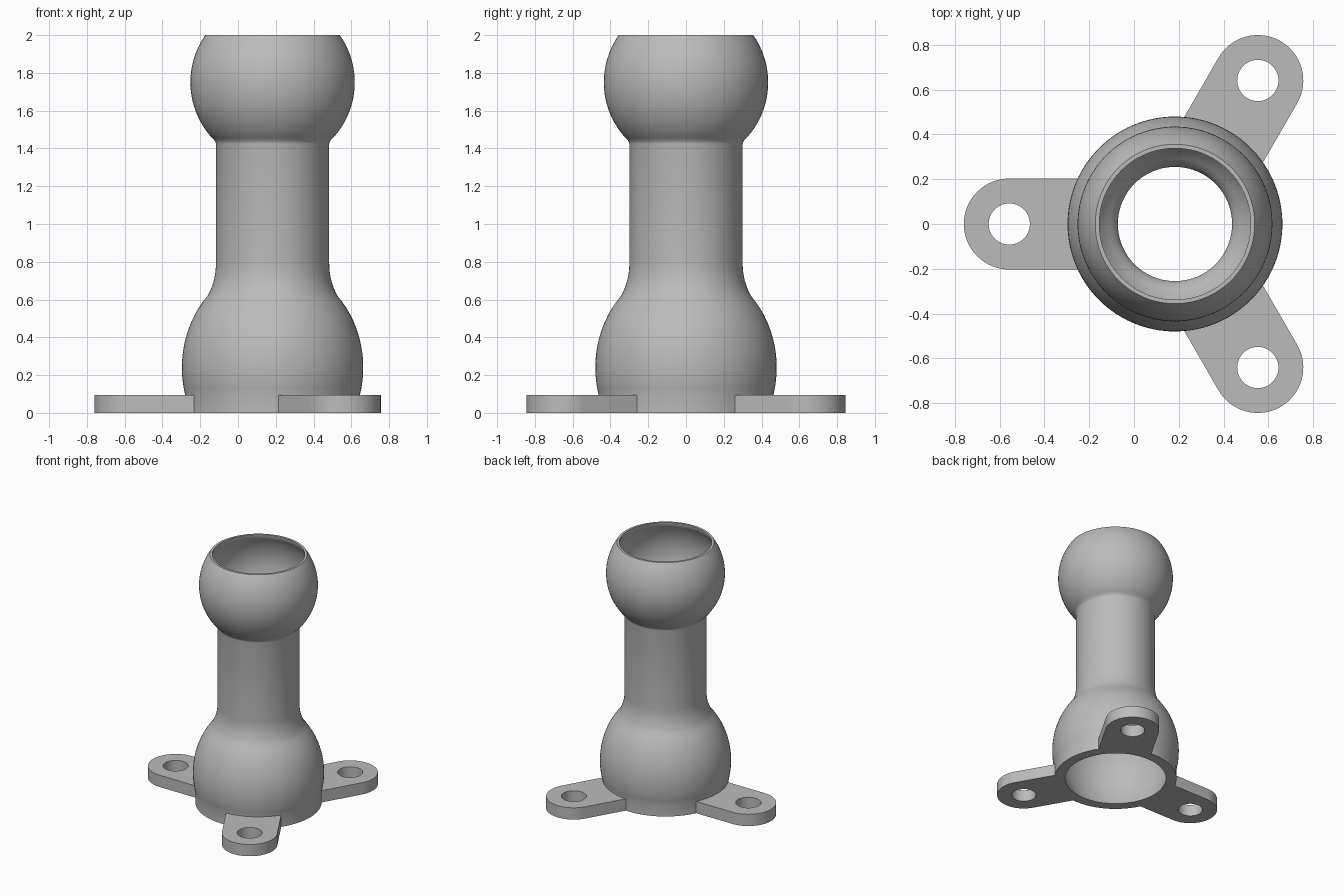
import bpy, bmesh
from math import sin, cos, asin, sqrt, pi, radians

cube = bpy.data.objects.get("Cube")
if cube:
    bpy.data.objects.remove(cube)

AXIS_X = 0.183      # centre line of the hollow column
LUG_H = 0.095
BALL_Z, BELL_Z = 1.75, 0.24

grey = bpy.data.materials.new("plain grey")
grey.use_nodes = True
colour = (0.5, 0.5, 0.5, 1)
grey.diffuse_color = colour
grey.node_tree.nodes["Principled BSDF"].inputs["Base Color"].default_value = colour


def finish(obj, angle=30):
    obj.data.materials.clear()
    obj.data.materials.append(grey)
    bpy.ops.object.select_all(action='DESELECT')
    obj.select_set(True)
    bpy.context.view_layer.objects.active = obj
    bpy.ops.object.shade_smooth_by_angle(angle=radians(angle))


def oval(z0, z1, centre, width, height, n):
    """Points (radius, z) along an oval bulge between two heights."""
    zs = [z0 + (z1 - z0) * i / n for i in range(n + 1)]
    return [(width * sqrt(1 - ((z - centre) / height) ** 2), z) for z in zs]


def bend(a, b, c, n=8):
    """Rounded transition from a to c, pulled towards b."""
    ts = [i / n for i in range(1, n)]
    return [tuple((1 - t) ** 2 * p + 2 * t * (1 - t) * q + t * t * r
                  for p, q, r in zip(a, b, c)) for t in ts]


def lathe(name, profile, sides=96):
    bm = bmesh.new()
    rings = [[bm.verts.new((AXIS_X + r * cos(2 * pi * k / sides), r * sin(2 * pi * k / sides), z))
              for k in range(sides)] for r, z in profile]
    for a, b in zip(rings, rings[1:] + rings[:1]):
        for k in range(sides):
            m = (k + 1) % sides
            bm.faces.new((a[k], a[m], b[m], b[k]))
    bmesh.ops.recalc_face_normals(bm, faces=bm.faces)
    mesh = bpy.data.meshes.new(name)
    bm.to_mesh(mesh)
    bm.free()
    obj = bpy.data.objects.new(name, mesh)
    bpy.context.collection.objects.link(obj)
    finish(obj)


# Hollow column: bell base, straight neck and open ball
bell = oval(LUG_H, 0.62, BELL_Z, 0.48, 0.544, 16)
ball = oval(1.465, 2.0, BALL_Z, 0.435, 0.435, 24)
outer = [(bell[0][0], 0)] + bell
outer += bend(bell[-1], (0.30, 0.70), (0.30, 0.79)) + [(0.30, 0.79), (0.30, 1.425)]
outer += bend((0.30, 1.425), (0.30, 1.44), ball[0], 4) + ball

in_bell = oval(0, 0.60, BELL_Z, 0.435, 0.50, 16)
in_ball = oval(1.44, 1.98, BALL_Z, 0.41, 0.41, 24)
inner = in_bell + bend(in_bell[-1], (0.255, 0.68), (0.255, 0.79)) + [(0.255, 0.79), (0.255, 1.405)]
inner += in_ball + [(0.338, 2.0)]
lathe("hollow_column", outer + inner[::-1])


# Three mounting lugs with bolt holes
def make_lug(name, angle, reach=0.74, half=0.203, hole=0.092, inside=0.44):
    a = asin(half / inside)
    root = [(inside * cos(a * (1 - i / 4)), inside * sin(a * (1 - i / 4))) for i in range(9)]
    tip = [(reach + half * cos(t), half * sin(t)) for t in [-pi / 2 + pi * i / 32 for i in range(33)]]
    ring = [(reach + hole * cos(2 * pi * i / 48), hole * sin(2 * pi * i / 48)) for i in range(48)]
    curve = bpy.data.curves.new(name + "_outline", 'CURVE')
    curve.dimensions = '2D'
    curve.fill_mode = 'BOTH'
    curve.extrude = LUG_H / 2
    for points in (root + tip, ring):
        spline = curve.splines.new('POLY')
        spline.points.add(len(points) - 1)
        for p, (x, y) in zip(spline.points, points):
            p.co = (x, y, 0, 1)
        spline.use_cyclic_u = True
    helper = bpy.data.objects.new(name + "_outline", curve)
    bpy.context.collection.objects.link(helper)
    bpy.context.view_layer.update()
    mesh = bpy.data.meshes.new_from_object(helper.evaluated_get(bpy.context.evaluated_depsgraph_get()))
    bpy.data.objects.remove(helper)
    bm = bmesh.new()
    bm.from_mesh(mesh)
    bmesh.ops.remove_doubles(bm, verts=bm.verts, dist=0.0005)
    bmesh.ops.recalc_face_normals(bm, faces=bm.faces)
    bm.to_mesh(mesh)
    bm.free()
    obj = bpy.data.objects.new(name, mesh)
    bpy.context.collection.objects.link(obj)
    obj.location = (AXIS_X, 0, LUG_H / 2)
    obj.rotation_euler.z = radians(angle)
    finish(obj)


for name, angle in (("right_lug", 180), ("back_left_lug", 60), ("front_left_lug", -60)):
    make_lug(name, angle)
